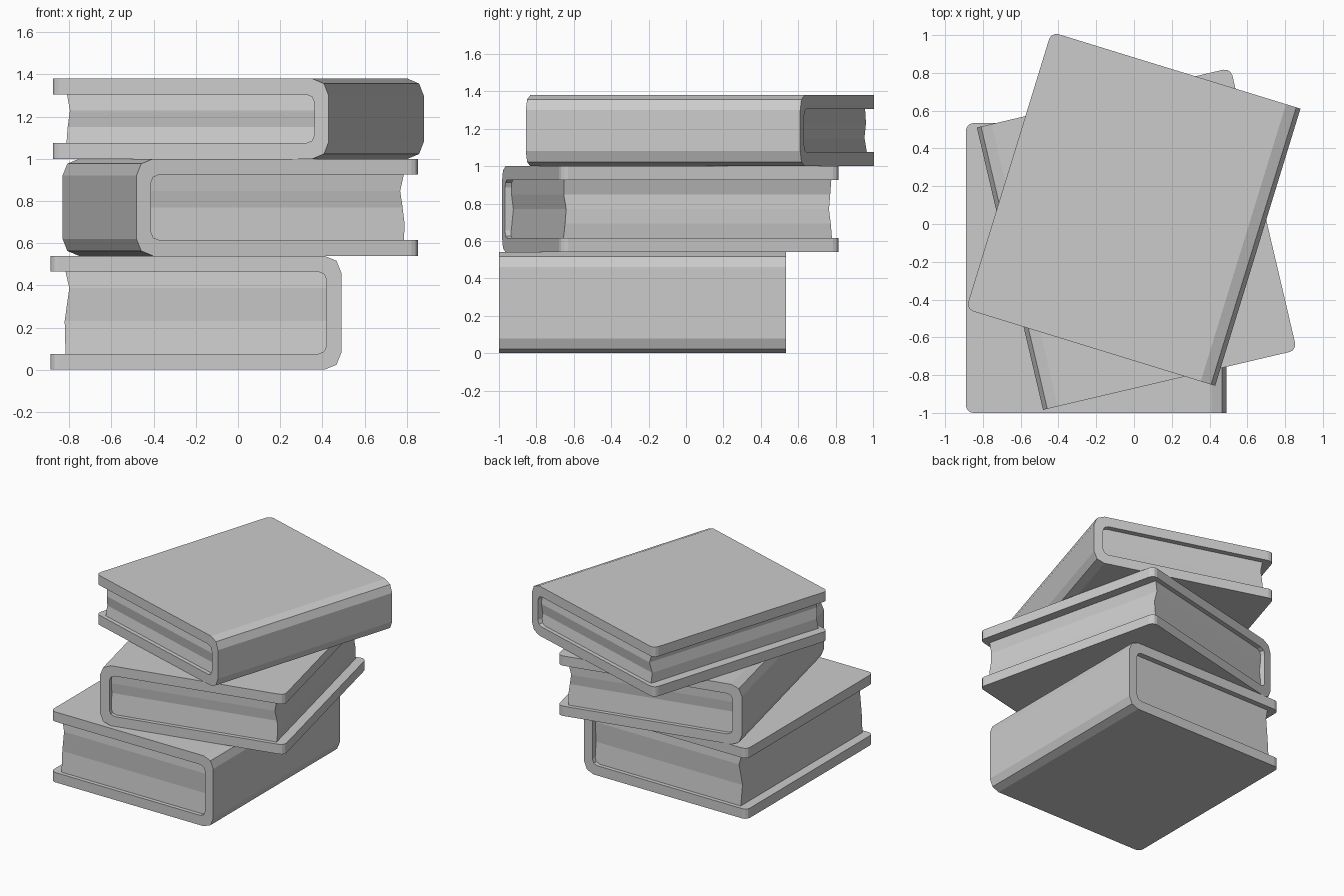
import bpy, bmesh, math
from mathutils import Matrix

if "Cube" in bpy.data.objects:
    bpy.data.objects.remove(bpy.data.objects["Cube"])

grey = bpy.data.materials.new("plain_grey")
grey.diffuse_color = (0.6, 0.6, 0.6, 1)
grey.use_nodes = True
grey.node_tree.nodes["Principled BSDF"].inputs["Base Color"].default_value = grey.diffuse_color

W, L, T = 1.38, 1.535, 0.075      # book width, length, board thickness


def finish(bm, name, matrix):
    bmesh.ops.recalc_face_normals(bm, faces=bm.faces)
    me = bpy.data.meshes.new(name)
    bm.to_mesh(me)
    bm.free()
    me.materials.append(grey)
    ob = bpy.data.objects.new(name, me)
    ob.matrix_world = matrix
    bpy.context.collection.objects.link(ob)


def corner(x, z, r, s):
    # three-point rounded spine corner; s = +1 upper, -1 lower (listed bottom to top)
    pts = [(x - r, z), (x - 0.29 * r, z - s * 0.29 * r), (x, z - s * r)]
    return pts if s < 0 else pts[::-1]


def book(name, h, center, z, angle, waves):
    m = Matrix.Translation((*center, z)) @ Matrix.Rotation(math.radians(angle), 4, 'Z')
    left, right = -W / 2, W / 2

    # cover: C-shaped section extruded along the spine, which lies on local +x
    outer = [(left, 0)] + corner(right, 0, 0.08, -1) + corner(right, h, 0.08, 1) + [(left, h)]
    inner = [(left, T)] + corner(right - T + .005, T, 0.04, -1) + corner(right - T + .005, h - T, 0.04, 1) + [(left, h - T)]
    bm = bmesh.new()
    face = bm.faces.new([bm.verts.new((x, -L / 2, zz)) for x, zz in outer + inner[::-1]])
    ext = bmesh.ops.extrude_face_region(bm, geom=[face])
    moved = [v for v in ext["geom"] if isinstance(v, bmesh.types.BMVert)]
    bmesh.ops.translate(bm, verts=moved, vec=(0, L, 0))
    # rounded board corners at the opening side
    edges = [e for e in bm.edges
             if all(abs(v.co.x - left) < 1e-4 for v in e.verts)
             and abs(e.verts[0].co.y - e.verts[1].co.y) < 1e-4]
    bmesh.ops.bevel(bm, geom=edges, offset=0.04, segments=3, profile=0.5, affect='EDGES')
    finish(bm, name + "_cover", m)

    # page block: stacked rings with slightly wavy sides
    bm = bmesh.new()
    rings = []
    for f, fore, end in waves:
        zz = T + f * (h - 2 * T)
        x0, x1, y = left + fore, right - T + 0.01, L / 2 - end
        rings.append([bm.verts.new((a, b, zz)) for a, b in ((x0, -y), (x1, -y), (x1, y), (x0, y))])
    for lo, hi in zip(rings, rings[1:]):
        for i in range(4):
            j = (i + 1) % 4
            bm.faces.new((lo[i], lo[j], hi[j], hi[i]))
    bm.faces.new(rings[0])
    bm.faces.new(rings[-1])
    finish(bm, name + "_pages", m)


# (height fraction, inset at opening side, inset at the ends)
book("bottom_book", 0.54, (-0.2, -0.233), 0, 0,
     [(0, .072, .03), (.4, .068, .045), (.8, .09, .035), (1, .072, .042)])
book("middle_book", 0.46, (0.015, -0.079), 0.54, 180 + 13.2,
     [(0, .07, .03), (.25, .065, .038), (.5, .073, .046), (.75, .087, .036), (1, .07, .034)])
book("top_book", 0.38, (-0.004, 0.08), 1.0, -17.1,
     [(0, .07, .03), (.33, .072, .043), (.67, .087, .03), (1, .07, .04)])
